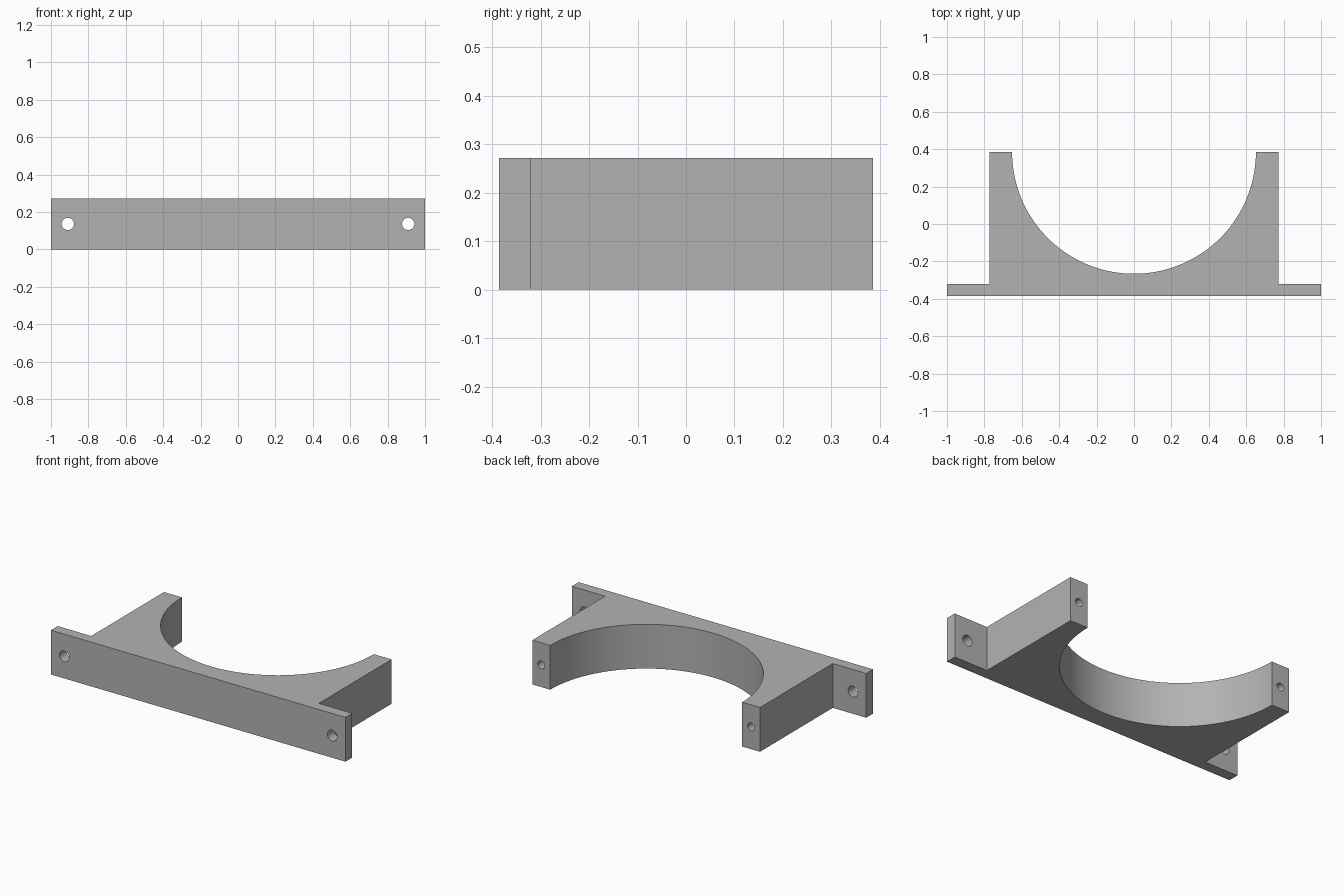
import bpy, bmesh, math
from mathutils import Matrix, Vector

if "Cube" in bpy.data.objects:
    bpy.data.objects.remove(bpy.data.objects["Cube"], do_unlink=True)

HEIGHT = 0.272
BACK, FRONT, FLANGE_BACK = 0.386, -0.386, -0.32
BLOCK_X, SADDLE_R = 0.773, 0.652
ARC_STEPS = 72

grey = bpy.data.materials.new("plain grey")
grey.use_nodes = True
colour = (0.45, 0.45, 0.45, 1)
grey.diffuse_color = colour
grey.node_tree.nodes["Principled BSDF"].inputs["Base Color"].default_value = colour


def finish(bm, name):
    bmesh.ops.recalc_face_normals(bm, faces=bm.faces)
    mesh = bpy.data.meshes.new(name)
    bm.to_mesh(mesh)
    bm.free()
    mesh.materials.append(grey)
    obj = bpy.data.objects.new(name, mesh)
    bpy.context.collection.objects.link(obj)
    return obj


# Bracket plan: flanged base, two arms and a half-round saddle
side = [(1, FRONT), (1, FLANGE_BACK), (BLOCK_X, FLANGE_BACK), (BLOCK_X, BACK)]
arc = [(SADDLE_R * math.cos(a), BACK - SADDLE_R * math.sin(a))
       for a in (math.pi * i / ARC_STEPS for i in range(ARC_STEPS + 1))]
outline = side + arc + [(-x, y) for x, y in reversed(side)]

bm = bmesh.new()
base = bm.faces.new([bm.verts.new((x, y, 0)) for x, y in outline])
extruded = bmesh.ops.extrude_face_region(bm, geom=[base], use_keep_orig=True)
top = [v for v in extruded["geom"] if isinstance(v, bmesh.types.BMVert)]
bmesh.ops.translate(bm, verts=top, vec=Vector((0, 0, HEIGHT)))
bracket = finish(bm, "saddle_bracket")

# Drills: through holes in the flanges, blind holes in the arm ends
bm = bmesh.new()


def drill(x, y0, y1, radius):
    place = Matrix.Translation((x, (y0 + y1) / 2, HEIGHT / 2)) @ Matrix.Rotation(math.pi / 2, 4, "X")
    bmesh.ops.create_cone(bm, cap_ends=True, segments=32, radius1=radius,
                          radius2=radius, depth=y1 - y0, matrix=place)


for s in (-1, 1):
    drill(s * 0.91, FRONT - 0.05, FLANGE_BACK + 0.05, 0.033)
    drill(s * 0.713, BACK - 0.25, BACK + 0.05, 0.024)
drills = finish(bm, "hole_cutters")
drills.hide_render = True

cut = bracket.modifiers.new("holes", "BOOLEAN")
cut.operation = "DIFFERENCE"
cut.solver = "EXACT"
cut.object = drills

# Apply the holes, then shade the curved walls smooth
bpy.ops.object.select_all(action="DESELECT")
bracket.select_set(True)
bpy.context.view_layer.objects.active = bracket
bpy.ops.object.modifier_apply(modifier=cut.name)
bpy.data.objects.remove(drills, do_unlink=True)
bpy.ops.object.shade_smooth_by_angle(angle=math.radians(30))
